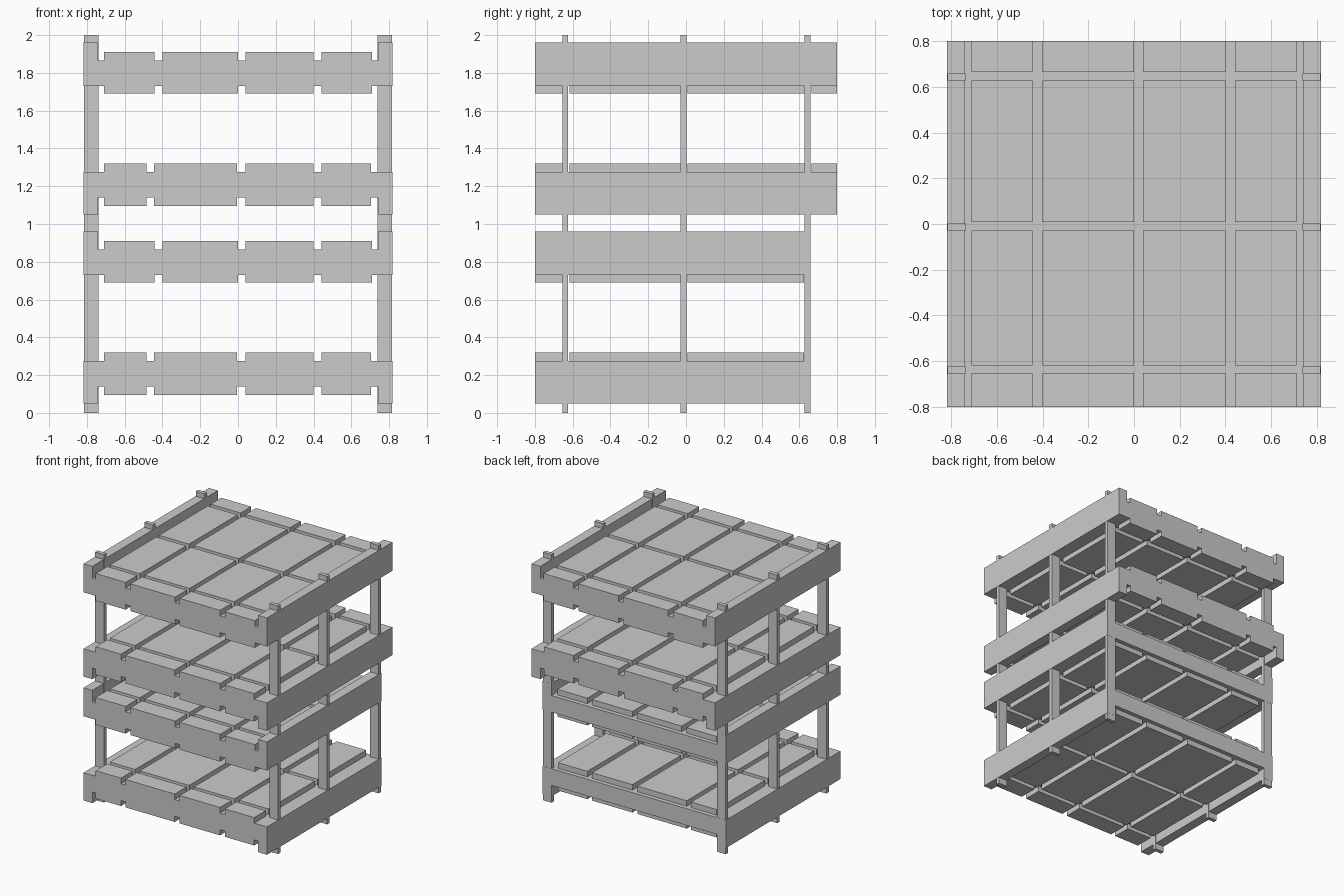
import bpy, bmesh
from mathutils import Vector

if "Cube" in bpy.data.objects:
    bpy.data.objects.remove(bpy.data.objects["Cube"])

OUT, INN = 0.818, 0.74          # outer and inner faces of the side rails
FRONT = -0.80


def make_object(name, bm):
    bmesh.ops.recalc_face_normals(bm, faces=bm.faces[:])
    mesh = bpy.data.meshes.new(name)
    bm.to_mesh(mesh)
    bm.free()
    ob = bpy.data.objects.new(name, mesh)
    bpy.context.collection.objects.link(ob)
    return ob


def box(name, lo, hi):
    bm = bmesh.new()
    bmesh.ops.create_cube(bm, size=1)
    lo, hi = Vector(lo), Vector(hi)
    for v in bm.verts:
        v.co = (lo + hi) / 2 + v.co * (hi - lo)
    return make_object(name, bm)


def block_skin(name, cuts, filled):
    """Outer skin of the filled cells of a box grid (cuts = x, y, z lines)."""
    bm = bmesh.new()
    n = [len(c) - 1 for c in cuts]

    def solid(c):
        return all(0 <= c[a] < n[a] for a in range(3)) and filled(*c)

    for i in range(n[0]):
        for j in range(n[1]):
            for k in range(n[2]):
                if not solid((i, j, k)):
                    continue
                for a in range(3):
                    b, c = (a + 1) % 3, (a + 2) % 3
                    for side in (0, 1):
                        near = [i, j, k]
                        near[a] += 2 * side - 1
                        if solid(near):
                            continue
                        quad = []
                        for u, w in ((0, 0), (1, 0), (1, 1), (0, 1)):
                            p = [i, j, k]
                            p[a] += side
                            p[b] += u
                            p[c] += w
                            quad.append(bm.verts.new([cuts[q][p[q]] for q in range(3)]))
                        bm.faces.new(quad)
    bmesh.ops.remove_doubles(bm, verts=bm.verts[:], dist=1e-5)
    bmesh.ops.dissolve_limit(bm, angle_limit=0.01, verts=bm.verts[:], edges=bm.edges[:])
    return make_object(name, bm)


# Groove lines across each deck: even strips are grooves in x, odd ones in y
X_HIGH = [-INN, -0.71, -0.443, -0.40, 0.0, 0.04, 0.40, 0.442, 0.71, INN]
X_LOW = [-INN, -0.71, -0.485, -0.445, -0.005, 0.04, 0.40, 0.442, 0.705, INN]
Y_FULL = [FRONT, -0.652, -0.618, -0.028, 0.008, 0.628, 0.665, 0.80]
Y_SHORT = [FRONT, -0.652, -0.618, -0.028, 0.008, 0.626, 0.66]


# Each deck: panel bottom, core bottom, core top, panel top; then its rail span
decks = [
    ("bottom", X_LOW, Y_SHORT, (0.095, 0.14, 0.275, 0.32), (0.05, 0.275)),
    ("lower_middle", X_HIGH, Y_SHORT, (0.69, 0.73, 0.865, 0.91), (0.73, 0.96)),
    ("upper_middle", X_LOW, Y_FULL, (1.095, 1.14, 1.275, 1.32), (1.05, 1.275)),
    ("top", X_HIGH, Y_FULL, (1.69, 1.73, 1.865, 1.91), (1.73, 1.96)),
]
for name, xs, ys, zs, (z0, z1) in decks:
    # grooved slab with panels raised on both faces
    block_skin(name + "_deck", (xs, ys, zs),
               lambda i, j, k: k == 1 or (i % 2 == 1 and j % 2 == 0))
    # side rails
    for side, s in (("left", -1), ("right", 1)):
        a, b = sorted((s * INN, s * OUT))
        box(f"{name}_{side}_rail", (a, FRONT, z0), (b, ys[-1], z1))

# Upright posts, a hair inside the rails' outer faces
for label, y0, y1 in (("front", -0.655, -0.624), ("middle", -0.029, 0.003),
                      ("back", 0.627, 0.659)):
    for side, s in (("left", -1), ("right", 1)):
        a, b = sorted((s * 0.738, s * 0.816))
        box(f"{label}_{side}_post", (a, y0, 0), (b, y1, 2))
